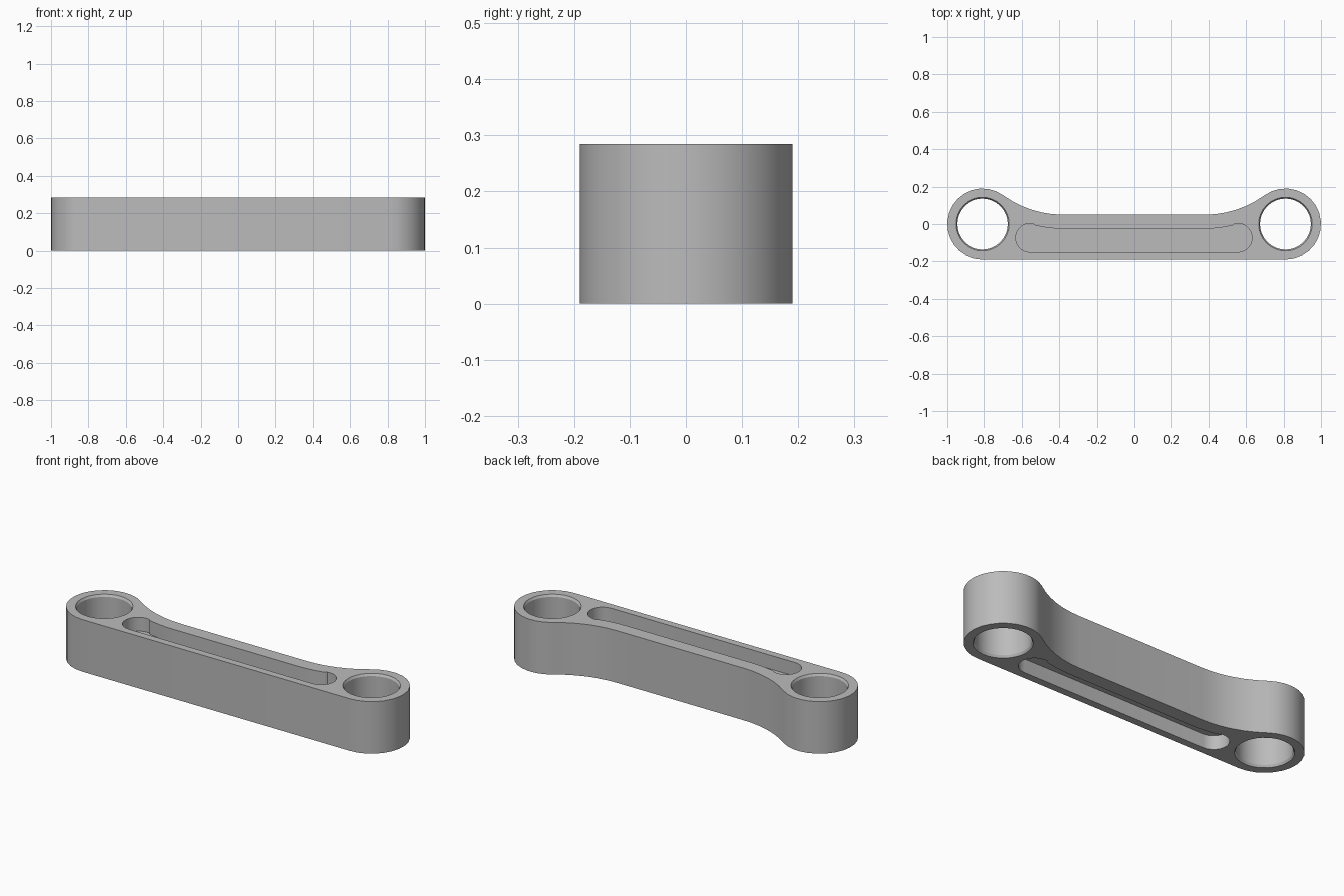
import bpy, bmesh
from math import cos, sin, radians, atan2, degrees, asin

cube = bpy.data.objects.get("Cube")
if cube:
    bpy.data.objects.remove(cube)

HEIGHT, POCKET_DEPTH = 0.285, 0.075
EYE_X, EYE_R, BORE_R = 0.81, 0.19, 0.136
WAIST_X, WAIST_Y, FILLET_R = 0.38, 0.05, 0.54
RIM = 0.075
CHAMFER = 0.007


def arc(cx, cy, r, start, end, steps):
    """Points along an arc, angles in degrees."""
    angles = [radians(start + (end - start) * i / steps) for i in range(steps + 1)]
    return [(cx + r * cos(a), cy + r * sin(a)) for a in angles]


def mirrored(half):
    """Close a right-hand half outline (front to back) with its mirror image."""
    return half + [(-x, y) for x, y in reversed(half)]


def circle(cx, r, sides=32):
    return arc(cx, 0, r, 0, 360, sides)[:-1]


# Outlines: eye end, concave fillet, straight waist
fillet_y = WAIST_Y + FILLET_R
tangent = degrees(atan2(fillet_y, WAIST_X - EYE_X))
body = mirrored(arc(EYE_X, 0, EYE_R, -90, tangent, 16)
                + arc(WAIST_X, fillet_y, FILLET_R, tangent - 180, -90, 6)[1:])

# Pocket outline follows the body at a constant rim width
inner_r = FILLET_R + RIM
pocket_end = degrees(asin(0.15 / inner_r)) - 90
pocket = mirrored(arc(0.555, -0.073, 0.077, -90, 102, 12)
                  + arc(WAIST_X, fillet_y, inner_r, pocket_end, -90, 4))

bm = bmesh.new()


def ring(points, z):
    verts = [bm.verts.new((x, y, z)) for x, y in points]
    edges = [bm.edges.new((v, verts[i - 1])) for i, v in enumerate(verts)]
    return verts, edges


def wall(a, b):
    va, vb = a[0], b[0]
    for i in range(len(va)):
        bm.faces.new((va[i - 1], va[i], vb[i], vb[i - 1]))


# Bottom and top share the same layout; direction points into the part
outer, bores = [], {-1: [], 1: []}
for z, inward in ((0, 1), (HEIGHT, -1)):
    rim = ring(body, z)
    outer.append(rim)
    cap_edges = list(rim[1])

    # Recessed pocket with a flat floor
    mouth = ring(pocket, z)
    floor = ring(pocket, z + inward * POCKET_DEPTH)
    wall(mouth, floor)
    bm.faces.new(floor[0])
    cap_edges += mouth[1]

    # Chamfered bore mouths
    for side in (-1, 1):
        lip = ring(circle(side * EYE_X, BORE_R + CHAMFER), z)
        throat = ring(circle(side * EYE_X, BORE_R), z + inward * 0.012)
        wall(lip, throat)
        bores[side].append(throat)
        cap_edges += lip[1]
    bmesh.ops.triangle_fill(bm, edges=cap_edges, use_beauty=True)

wall(*outer)
for pair in bores.values():
    wall(*pair)
bmesh.ops.recalc_face_normals(bm, faces=bm.faces)

mesh = bpy.data.meshes.new("link_arm")
bm.to_mesh(mesh)
bm.free()
link = bpy.data.objects.new("link_arm", mesh)
bpy.context.collection.objects.link(link)

# Plain grey metal
grey = bpy.data.materials.new("plain_grey")
grey.use_nodes = True
colour = (0.5, 0.5, 0.5, 1)
grey.diffuse_color = colour
grey.node_tree.nodes["Principled BSDF"].inputs["Base Color"].default_value = colour
mesh.materials.append(grey)

bpy.ops.object.select_all(action="DESELECT")
link.select_set(True)
bpy.context.view_layer.objects.active = link
bpy.ops.object.shade_smooth_by_angle(angle=radians(30))
